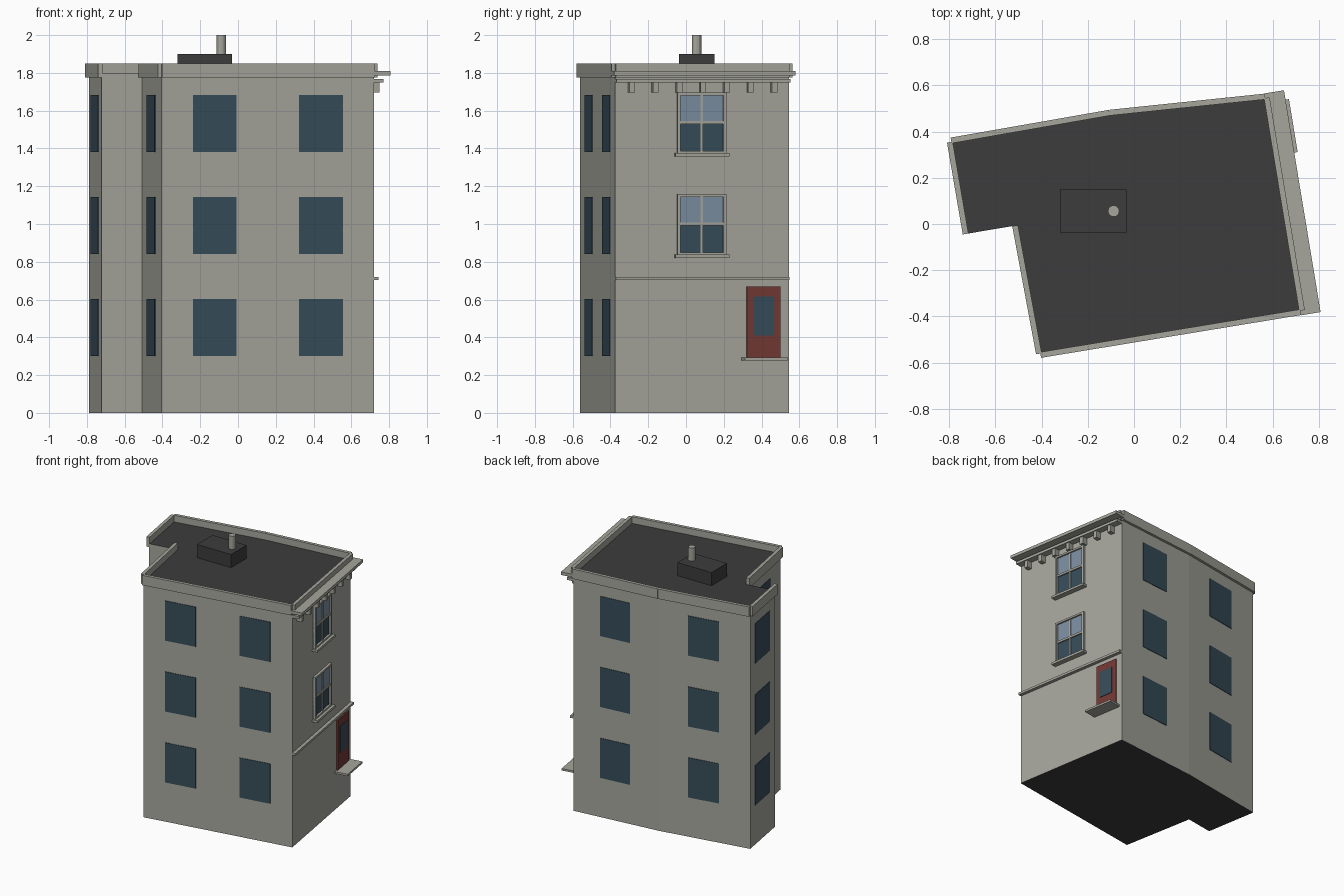
import bpy, bmesh
from mathutils import Vector

if "Cube" in bpy.data.objects:
    bpy.data.objects.remove(bpy.data.objects["Cube"])


def material(name, r, g, b):
    m = bpy.data.materials.new(name)
    m.diffuse_color = (r, g, b, 1)
    m.use_nodes = True
    m.node_tree.nodes["Principled BSDF"].inputs["Base Color"].default_value = m.diffuse_color
    return m


STONE = material("stone", 0.38, 0.38, 0.335)
ROOF = material("dark roofing", 0.045, 0.045, 0.045)
GLASS = material("dark glass", 0.037, 0.072, 0.100)
SKY = material("pale glass", 0.20, 0.27, 0.36)
RED = material("red door paint", 0.17, 0.041, 0.035)

# Footprint, counter-clockwise from the front left corner
PLAN = [Vector(p) for p in [(-.405, -.56), (.72, -.375), (.568, .545), (-.105, .475),
                            (-.79, .355), (-.722, -.042), (-.508, -.006)]]
FRONT, RIGHT, BACK_A, BACK_B, LEFT, NOTCH, LEFT_FRONT = range(7)
ROOF_Z = 1.80


def prism(name, pts, z0, z1, mat):
    """Upright solid over a counter-clockwise outline."""
    bm = bmesh.new()
    base = bm.faces.new([bm.verts.new((p[0], p[1], z0)) for p in pts])
    top = bmesh.ops.extrude_face_region(bm, geom=[base], use_keep_orig=True)
    bmesh.ops.translate(bm, vec=(0, 0, z1 - z0),
                        verts=[g for g in top["geom"] if isinstance(g, bmesh.types.BMVert)])
    bmesh.ops.recalc_face_normals(bm, faces=bm.faces)
    me = bpy.data.meshes.new(name)
    bm.to_mesh(me)
    bm.free()
    me.materials.append(mat)
    ob = bpy.data.objects.new(name, me)
    bpy.context.collection.objects.link(ob)
    return ob


def wall_len(i):
    return (PLAN[(i + 1) % 7] - PLAN[i]).length


def on_wall(name, i, u0, u1, z0, z1, d0, d1, mat):
    """Box on wall i: u runs along the wall, d points outward."""
    a = PLAN[i]
    t = (PLAN[(i + 1) % 7] - a).normalized()
    n = Vector((t.y, -t.x))
    pts = [a + t * u + n * d for u, d in ((u0, d1), (u1, d1), (u1, d0), (u0, d0))]
    return prism(name, pts, z0, z1, mat)


# Main body: stone walls, dark top and bottom
body = prism("walls", PLAN, 0, ROOF_Z, STONE)
body.data.materials.append(ROOF)
for f in body.data.polygons:
    f.material_index = 1 if abs(f.normal.z) > .5 else 0

# Parapets, open at the notch
for i in (FRONT, RIGHT, BACK_A, BACK_B, LEFT, LEFT_FRONT):
    on_wall("parapet", i, 0, wall_len(i), 1.775, 1.85, -.006, .019, STONE)

# Plain flat windows on three storeys
for i, spots in ((FRONT, (.25, .75)), (BACK_A, (.49,)), (BACK_B, (.49,)),
                 (LEFT, (.48,)), (LEFT_FRONT, (.48,))):
    for s in spots:
        c = s * wall_len(i)
        for z in (.30, .84, 1.38):
            on_wall("flat_window", i, c - .117, c + .117, z, z + .303, -.002, .004, GLASS)

# Street wall cornice, brackets and string course
L = wall_len(RIGHT)
on_wall("cornice", RIGHT, -.02, L + .02, 1.787, 1.81, 0, .085, STONE)
on_wall("lower_cornice", RIGHT, 0, L, 1.748, 1.768, 0, .05, STONE)
for k in range(7):
    c = L / 2 + (k - 3) * .1275
    on_wall("bracket", RIGHT, c - .015, c + .015, 1.695, 1.748, 0, .042, STONE)
on_wall("string_course", RIGHT, 0, L, .703, .72, 0, .025, STONE)

# Sash windows on the street wall
C, W = .463, .131
for z in (.838, 1.375):
    top, mid = z + .32, z + .163
    on_wall("lower_glass", RIGHT, C - W, C + W, z, mid, 0, .005, GLASS)
    on_wall("upper_glass", RIGHT, C - W, C + W, mid, top, 0, .008, SKY)
    for u in (C - W, C + W - .016):
        on_wall("frame_side", RIGHT, u, u + .016, z, top, 0, .02, STONE)
    on_wall("frame_head", RIGHT, C - W, C + W, top - .014, top, 0, .02, STONE)
    on_wall("frame_foot", RIGHT, C - W, C + W, z, z + .012, 0, .02, STONE)
    on_wall("meeting_rail", RIGHT, C - W, C + W, mid - .008, mid + .008, 0, .015, STONE)
    on_wall("glazing_bar", RIGHT, C - .006, C + .006, z, top, 0, .013, STONE)
    on_wall("window_sill", RIGHT, C - .145, C + .145, z - .017, z, 0, .04, STONE)

# Front door with glass panel and step
D = .795
on_wall("door", RIGHT, D - .09, D + .09, .29, .67, 0, .01, RED)
on_wall("door_glass", RIGHT, D - .055, D + .055, .41, .615, .008, .014, GLASS)
on_wall("door_step", RIGHT, D - .116, D + .116, .277, .292, 0, .10, STONE)

# Roof hut and vent pipe
prism("roof_hut", [(-.32, -.037), (-.033, -.037), (-.033, .15), (-.32, .15)], ROOF_Z, 1.90, ROOF)
bpy.ops.mesh.primitive_cylinder_add(vertices=12, radius=.025, depth=.10, location=(-.088, .056, 1.95))
pipe = bpy.context.object
pipe.name = "vent_pipe"
pipe.data.materials.append(STONE)
